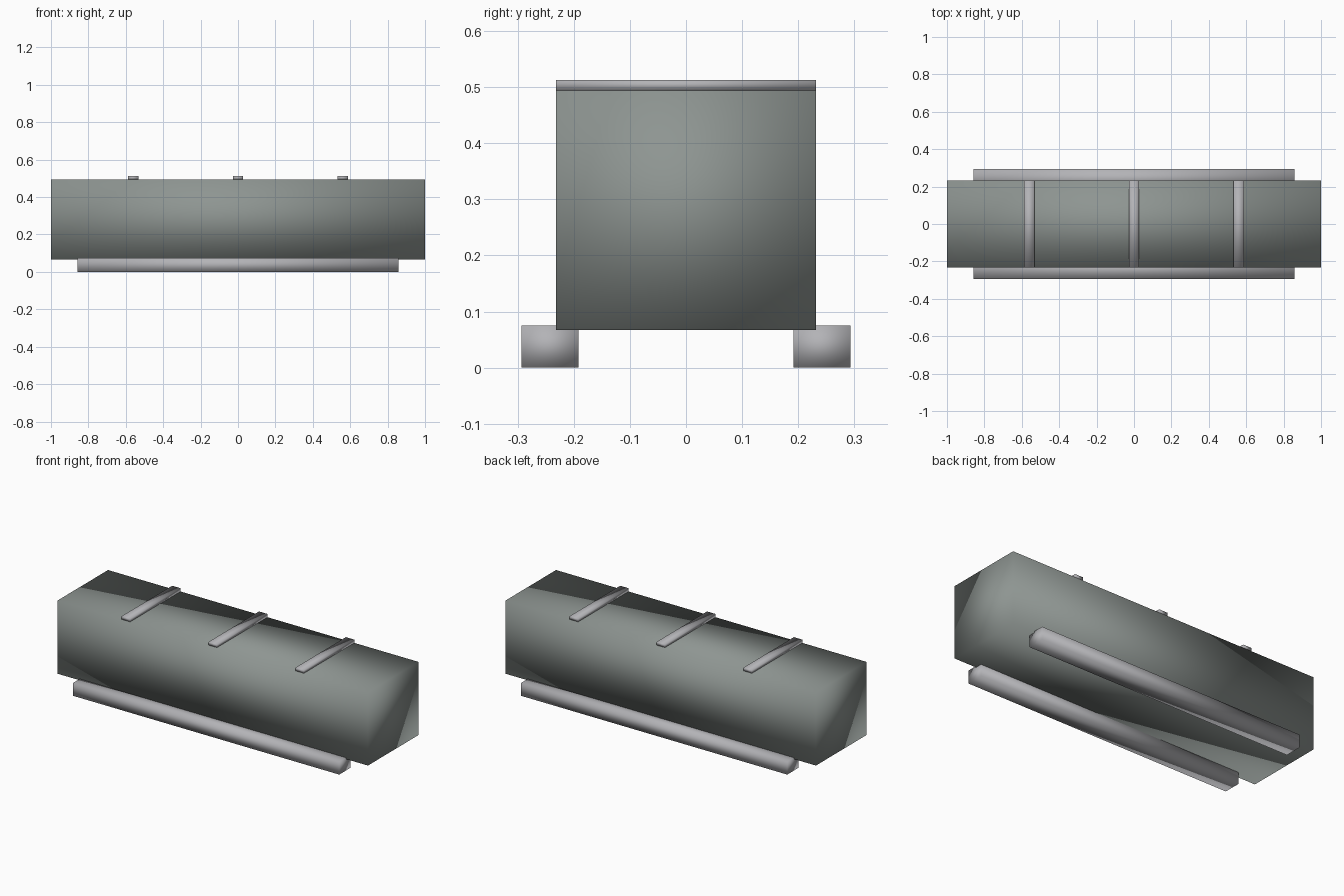
import bpy
import bmesh
from mathutils import Vector

if "Cube" in bpy.data.objects:
    bpy.data.objects.remove(bpy.data.objects["Cube"])


def material(name, rgb):
    m = bpy.data.materials.new(name)
    m.diffuse_color = (*rgb, 1.0)
    m.use_nodes = True
    m.node_tree.nodes["Principled BSDF"].inputs["Base Color"].default_value = m.diffuse_color
    return m


def box(name, lo, hi, mat):
    """Smooth-shaded box between two opposite corners."""
    lo, hi = Vector(lo), Vector(hi)
    bm = bmesh.new()
    bmesh.ops.create_cube(bm, size=1.0)
    bmesh.ops.scale(bm, vec=hi - lo, verts=bm.verts)
    bmesh.ops.translate(bm, vec=(lo + hi) / 2, verts=bm.verts)
    for f in bm.faces:
        f.smooth = True
    mesh = bpy.data.meshes.new(name)
    bm.to_mesh(mesh)
    bm.free()
    mesh.materials.append(mat)
    obj = bpy.data.objects.new(name, mesh)
    bpy.context.collection.objects.link(obj)
    return obj


grey_green = material("grey green", (0.27, 0.30, 0.285))
light_grey = material("light grey", (0.45, 0.45, 0.47))

HALF_Y, BOTTOM, TOP = 0.232, 0.067, 0.494

# Main block
box("body", (-1, -HALF_Y, BOTTOM), (1, HALF_Y, TOP), grey_green)

# Long runners under both lower edges
for side, y in (("front", -0.2425), ("back", 0.2425)):
    box(side + "_runner", (-0.858, y - 0.051, 0), (0.858, y + 0.051, 0.075), light_grey)

# Cross slats on the top
for side, x in (("left", -0.56), ("middle", 0.0), ("right", 0.56)):
    box(side + "_slat", (x - 0.027, -HALF_Y, TOP), (x + 0.027, HALF_Y, 0.513), light_grey)
